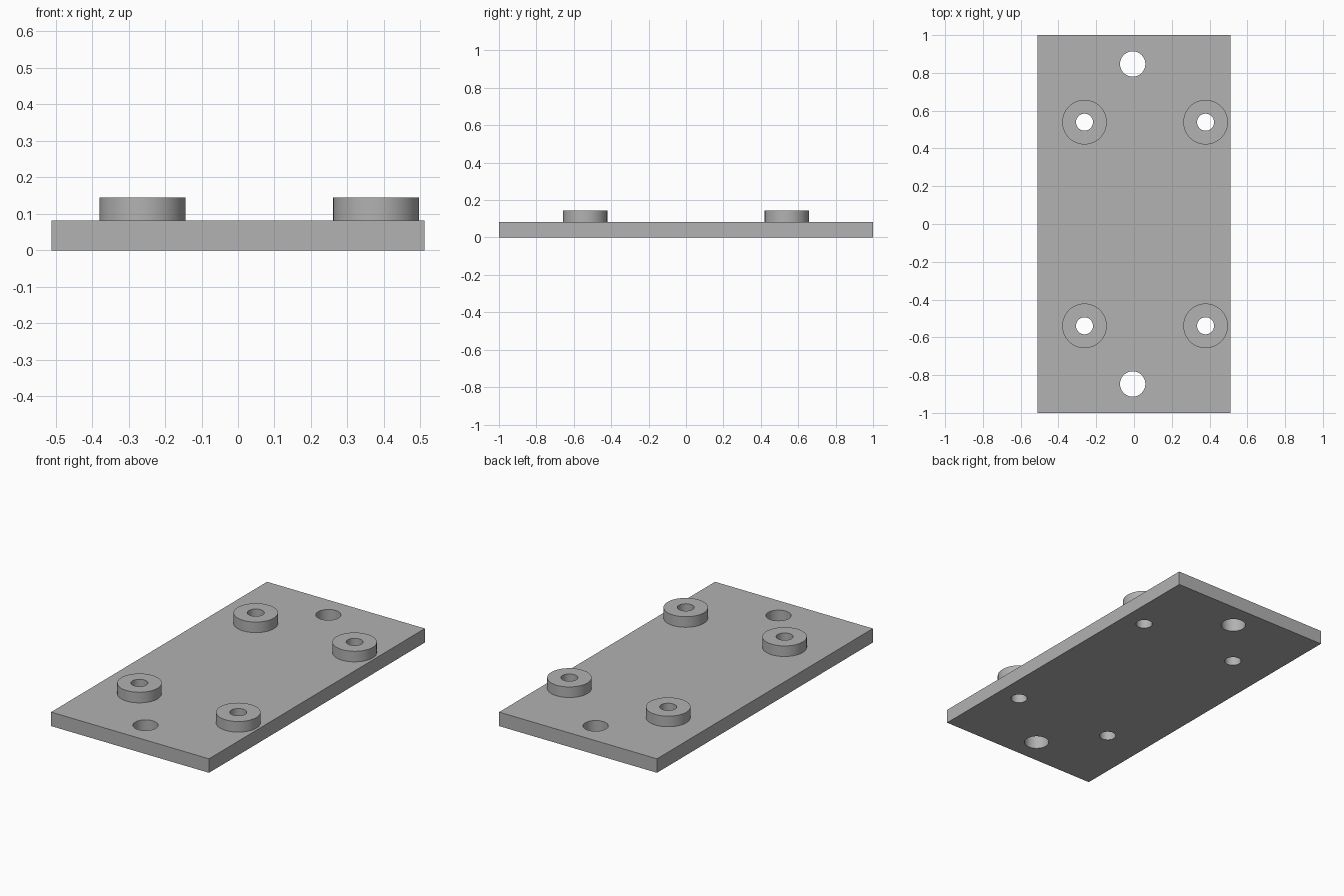
import bpy
import bmesh
import math

cube = bpy.data.objects.get("Cube")
if cube:
    bpy.data.objects.remove(cube, do_unlink=True)

PLATE_X, PLATE_Y, PLATE_Z = 1.024, 2.0, 0.082
BOSS_TOP = 0.144
BOSS_R, BORE_R, MOUNT_R = 0.118, 0.045, 0.067
MOUNT_X, MOUNT_Y = -0.007, 0.847
BOSS_Y = 0.539
SIDES = 64

grey = bpy.data.materials.new("grey")
grey.use_nodes = True
colour = (0.445, 0.445, 0.445, 1)
grey.diffuse_color = colour
grey.node_tree.nodes["Principled BSDF"].inputs["Base Color"].default_value = colour


def new_object(name, bm):
    bmesh.ops.recalc_face_normals(bm, faces=bm.faces)
    mesh = bpy.data.meshes.new(name)
    bm.to_mesh(mesh)
    bm.free()
    mesh.materials.append(grey)
    obj = bpy.data.objects.new(name, mesh)
    bpy.context.collection.objects.link(obj)
    return obj


def smooth(obj):
    bpy.ops.object.select_all(action="DESELECT")
    obj.select_set(True)
    bpy.context.view_layer.objects.active = obj
    bpy.ops.object.shade_smooth_by_angle(angle=math.radians(30))


def circle_points(x, y, radius):
    angles = [math.tau * i / SIDES for i in range(SIDES)]
    return [(x + radius * math.cos(a), y + radius * math.sin(a)) for a in angles]


def make_boss(name, x, y):
    # Closed ring: four circles swept through the ring's cross-section
    bm = bmesh.new()
    section = [(BOSS_R, PLATE_Z), (BOSS_R, BOSS_TOP), (BORE_R, BOSS_TOP), (BORE_R, PLATE_Z)]
    rings = [[bm.verts.new((px, py, z)) for px, py in circle_points(0, 0, r)]
             for r, z in section]
    for k, ring in enumerate(rings):
        upper = rings[(k + 1) % len(rings)]
        for i in range(SIDES):
            j = (i + 1) % SIDES
            bm.faces.new((ring[i], ring[j], upper[j], upper[i]))
    obj = new_object(name, bm)
    obj.location = (x, y, 0)
    smooth(obj)


# Hole layout: two mounting holes and a bore under each boss
bosses = {}
for side, x in (("right", -0.262), ("left", 0.379)):
    for end, y in (("front", -BOSS_Y), ("back", BOSS_Y)):
        bosses[f"{end}_{side}_boss"] = (x, y)
holes = [(MOUNT_X, s * MOUNT_Y, MOUNT_R) for s in (-1, 1)]
holes += [(x, y, BORE_R) for x, y in bosses.values()]

# Base plate
bm = bmesh.new()
bmesh.ops.create_cube(bm, size=1)
bmesh.ops.scale(bm, vec=(PLATE_X, PLATE_Y, PLATE_Z), verts=bm.verts)
bmesh.ops.translate(bm, vec=(0, 0, PLATE_Z / 2), verts=bm.verts)
plate = new_object("base_plate", bm)

# Drill for all through holes
bm = bmesh.new()
for x, y, radius in holes:
    bottom = bm.faces.new([bm.verts.new((px, py, -0.1))
                           for px, py in circle_points(x, y, radius)])
    sweep = bmesh.ops.extrude_face_region(bm, geom=[bottom], use_keep_orig=True)
    top = [v for v in sweep["geom"] if isinstance(v, bmesh.types.BMVert)]
    bmesh.ops.translate(bm, vec=(0, 0, 0.3), verts=top)
drill = new_object("hole_cutter", bm)

cut = plate.modifiers.new("holes", "BOOLEAN")
cut.operation = "DIFFERENCE"
cut.solver = "EXACT"
cut.object = drill
bpy.ops.object.select_all(action="DESELECT")
plate.select_set(True)
bpy.context.view_layer.objects.active = plate
bpy.ops.object.modifier_apply(modifier=cut.name)
bpy.data.objects.remove(drill, do_unlink=True)
smooth(plate)

# Raised bosses
for name, (x, y) in bosses.items():
    make_boss(name, x, y)
